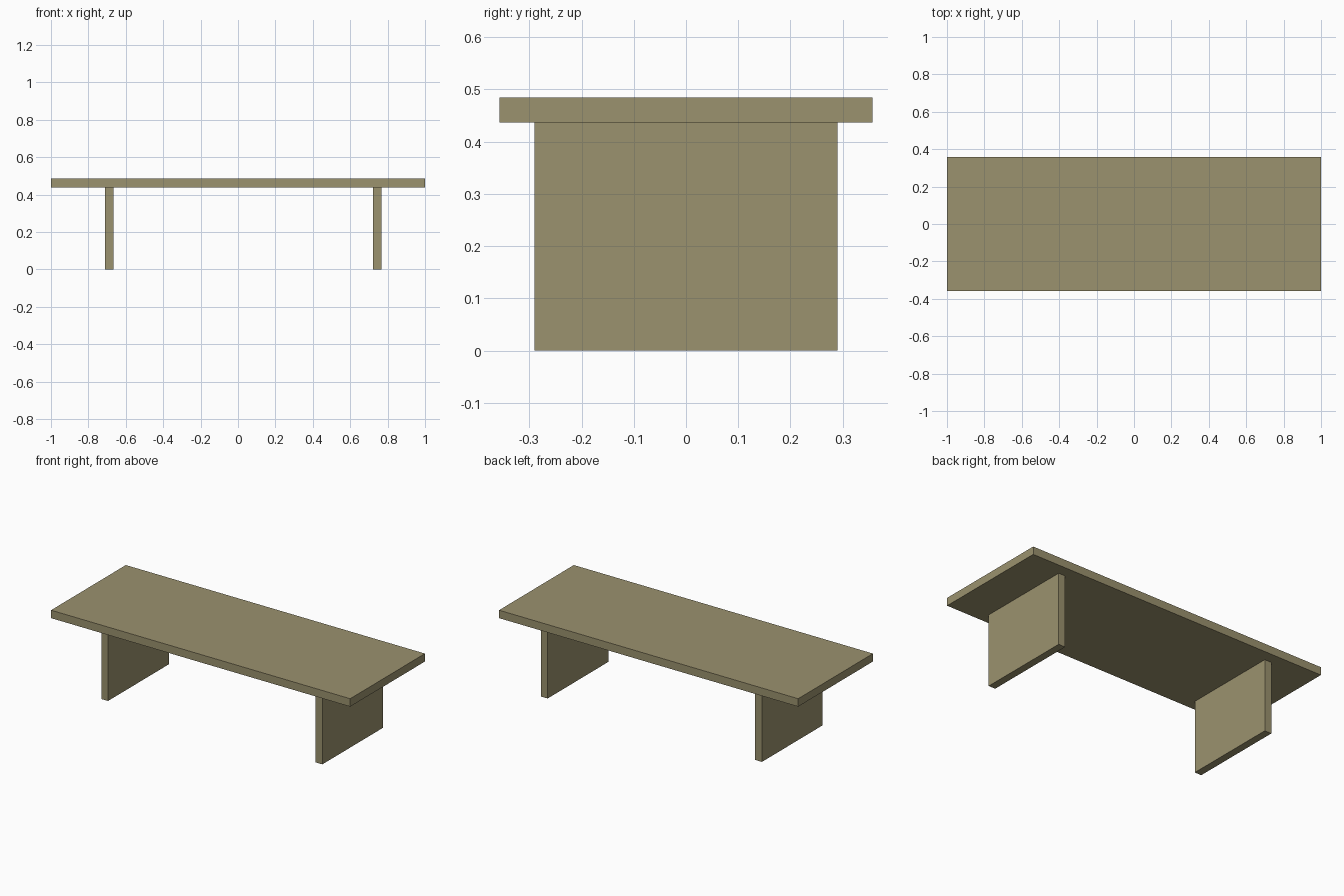
import bpy

if "Cube" in bpy.data.objects:
    bpy.data.objects.remove(bpy.data.objects["Cube"])

# Single wood colour
wood = bpy.data.materials.new("olive_wood")
wood.diffuse_color = (0.328, 0.287, 0.156, 1.0)
wood.use_nodes = True
wood.node_tree.nodes["Principled BSDF"].inputs["Base Color"].default_value = wood.diffuse_color


def box(name, x, y, z):
    """Box spanning the given (min, max) ranges."""
    spans = (x, y, z)
    bpy.ops.mesh.primitive_cube_add(size=1)
    obj = bpy.context.object
    obj.name = name
    centre = [(a + b) / 2 for a, b in spans]
    size = [b - a for a, b in spans]
    for v in obj.data.vertices:
        v.co = [c + s * p for c, s, p in zip(centre, size, v.co)]
    obj.data.materials.append(wood)
    return obj


# Table top
box("table_top", (-1, 1), (-0.357, 0.357), (0.437, 0.485))

# Two panel legs, slightly off-centre along the length
for name, x0 in (("left_leg", -0.711), ("right_leg", 0.722)):
    box(name, (x0, x0 + 0.045), (-0.29, 0.29), (0, 0.437))
